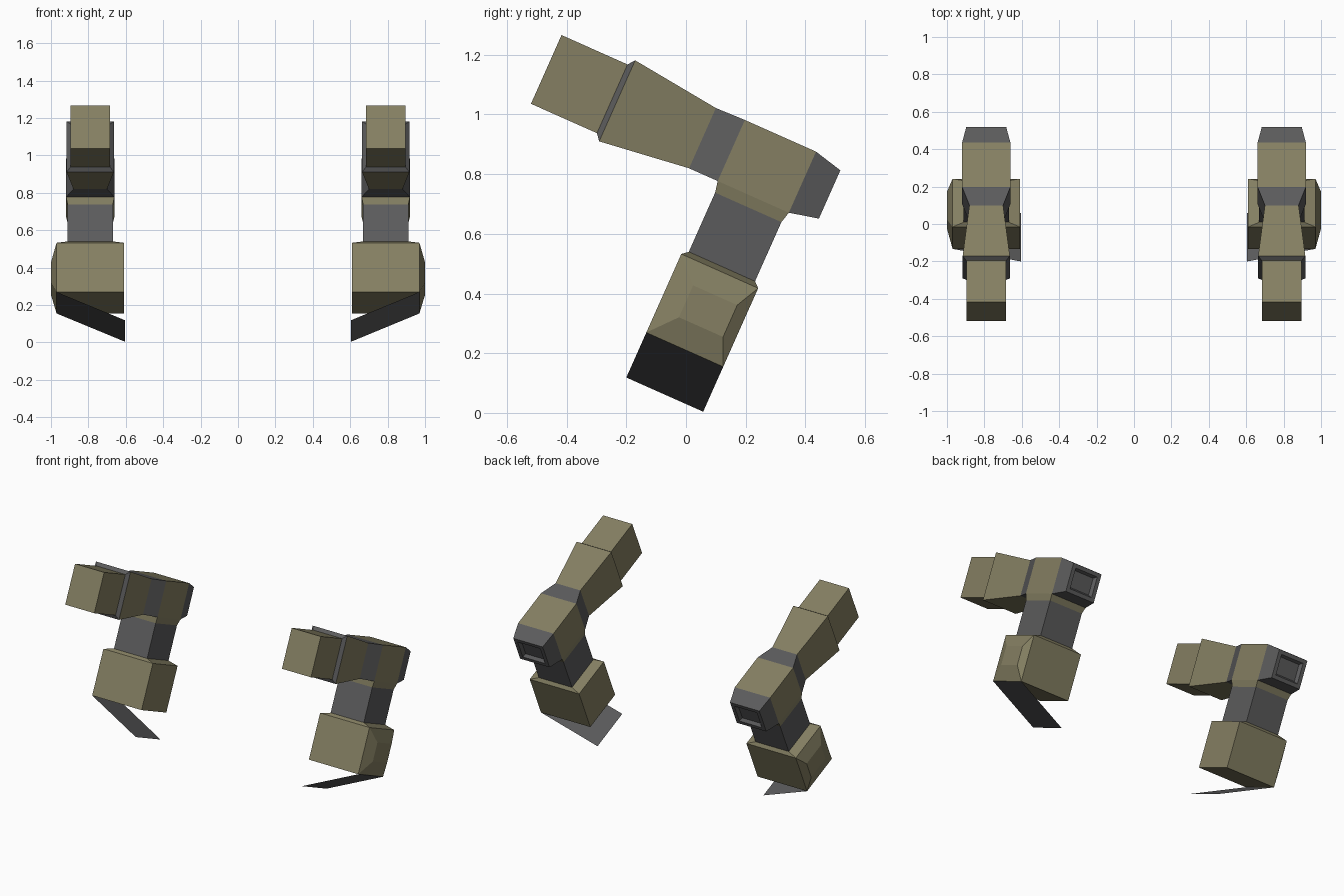
import bpy, bmesh, math
from mathutils import Matrix, Vector

if "Cube" in bpy.data.objects:
    bpy.data.objects.remove(bpy.data.objects["Cube"])

CX = 0.79                                   # centre line of one arm
TILT = Matrix.Rotation(math.radians(-24), 4, 'X')


def material(name, rgb):
    m = bpy.data.materials.new(name)
    m.diffuse_color = (*rgb, 1)
    m.use_nodes = True
    m.node_tree.nodes["Principled BSDF"].inputs["Base Color"].default_value = m.diffuse_color
    return m


OLIVE = material("olive", (0.232, 0.212, 0.122))
GREY = material("dark_grey", (0.105, 0.105, 0.107))


def finish(name, bm, mat, recalc=True):
    """Tilt the part, store it and mirror it to the other arm."""
    if recalc:
        bmesh.ops.recalc_face_normals(bm, faces=bm.faces)
    bm.transform(TILT)
    me = bpy.data.meshes.new(name)
    bm.to_mesh(me)
    bm.free()
    me.materials.append(mat)
    ob = bpy.data.objects.new(name, me)
    bpy.context.collection.objects.link(ob)
    ob.modifiers.new("other_arm", 'MIRROR').use_mirror_merge = False


def loft(name, mat, axis, sections, start=False, end=False):
    """Box loft; section = (position, low, high, x_min, x_max), axis 'Y' or 'Z'."""
    bm = bmesh.new()
    rings = []
    for p, lo, hi, x0, x1 in sections:
        ring = []
        for x, q in ((x0, lo), (x1, lo), (x1, hi), (x0, hi)):
            ring.append(bm.verts.new((x, p, q) if axis == 'Y' else (x, q, p)))
        rings.append(ring)
    for a, b in zip(rings, rings[1:]):
        for i in range(4):
            j = (i + 1) % 4
            bm.faces.new((a[i], a[j], b[j], b[i]))
    if start:
        bm.faces.new(rings[0])
    if end:
        bm.faces.new(rings[-1])
    finish(name, bm, mat)


def sec(p, lo, hi, half):
    return (p, lo, hi, CX - half, CX + half)


# Forearm chain, running from the hand back to the elbow
hand = sec(-0.654, 0.735, 0.987, 0.106)
cuff = sec(-0.636, 0.713, 1.010, 0.126)
wrist_end = sec(-0.324, 0.753, 0.974, 0.090)
block_front = sec(-0.219, 0.753, 0.977, 0.129)
block_back = sec(0.042, 0.753, 0.977, 0.129)
loft("hand", OLIVE, 'Y', [sec(-0.896, 0.735, 0.987, 0.106), hand], start=True)
loft("cuff_rim", GREY, 'Y', [hand, cuff])
loft("forearm", OLIVE, 'Y', [cuff, wrist_end])
loft("elbow_joint", GREY, 'Y', [wrist_end, block_front])
loft("elbow_block", OLIVE, 'Y', [block_front, block_back])
# Elbow cap with a shallow recess in its end
loft("elbow_cap", GREY, 'Y',
     [block_back, sec(0.142, 0.776, 0.953, 0.107),
      sec(0.142, 0.800, 0.929, 0.082), sec(0.122, 0.812, 0.917, 0.070)], end=True)

# Upper arm chain, running down from the elbow
collar = sec(0.714, -0.211, 0.032, 0.121)
arm_end = sec(0.497, -0.211, 0.032, 0.121)
loft("elbow_collar", OLIVE, 'Z', [sec(0.753, -0.219, 0.042, 0.129), collar])
loft("upper_arm", GREY, 'Z', [collar, arm_end])
IN, OUT = 0.61, 0.97
F, B, LOW, TOP = -0.231, 0.051, 0.192, 0.480
loft("shoulder_sleeve", OLIVE, 'Z',
     [arm_end, (TOP, F, B, IN, OUT), (LOW, F, B, IN, OUT)], end=True)

# Raised pad on the outer side of the sleeve
bm = bmesh.new()
base = [bm.verts.new((OUT, u, v)) for u, v in ((F, LOW), (B, LOW), (B, TOP), (F, TOP))]
peak = [bm.verts.new((1.0, u, v)) for u, v in
        ((-0.152, 0.283), (0.010, 0.283), (0.010, 0.400), (-0.152, 0.400))]
for i in range(4):
    j = (i + 1) % 4
    bm.faces.new((base[i], base[j], peak[j], peak[i]))
bm.faces.new(peak)
finish("sleeve_pad", bm, OLIVE, recalc=False)

# Thin slanted flap below the sleeve
bm = bmesh.new()
bm.faces.new([bm.verts.new(c) for c in
              ((OUT, F, LOW), (0.605, F, 0.027), (0.605, B, 0.027), (OUT, B, LOW))])
bm.normal_update()
for f in bm.faces:
    if f.normal.z > 0:
        f.normal_flip()
finish("shoulder_flap", bm, GREY, recalc=False)
